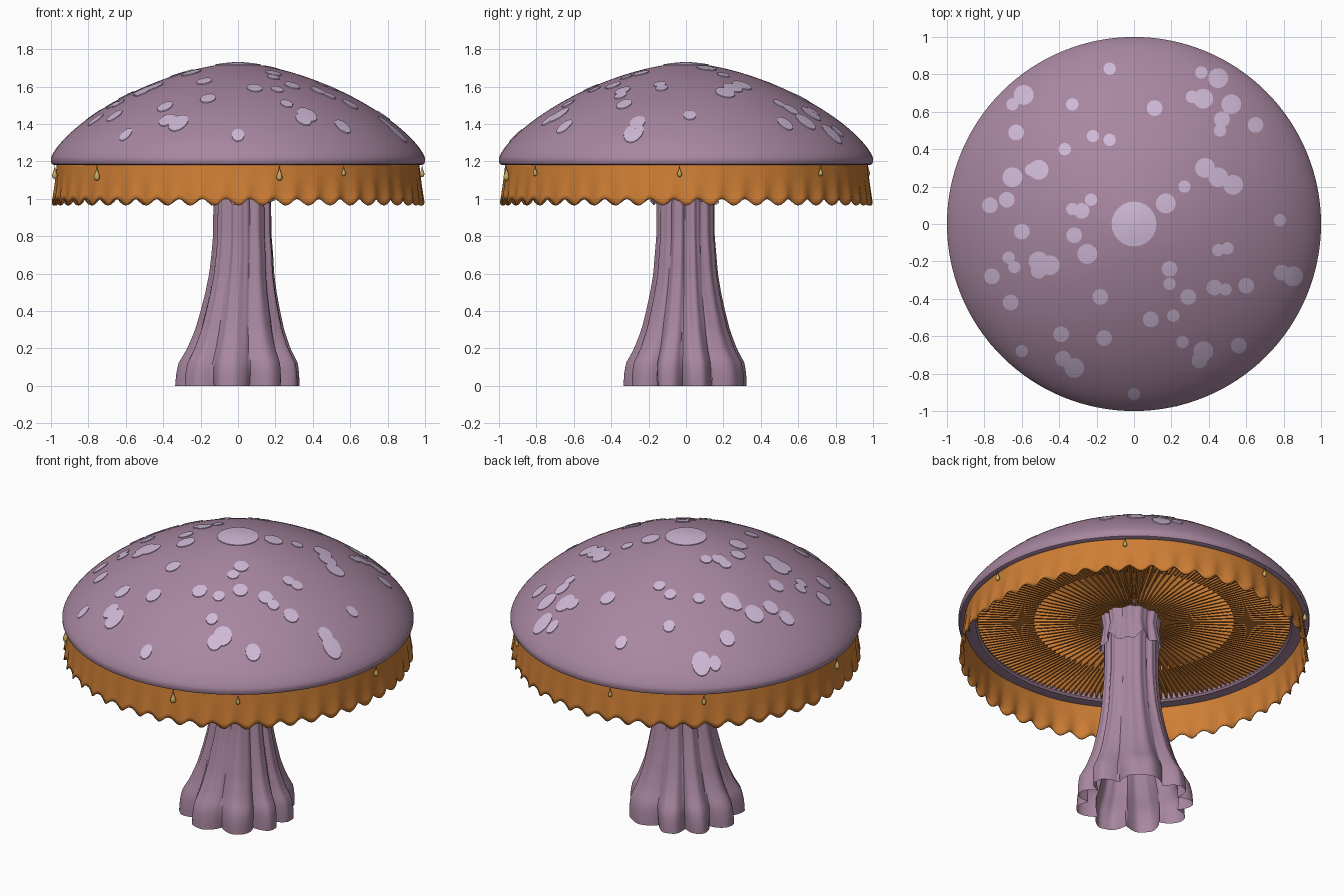
import bpy, bmesh, math
from math import sin, cos, pi, tau

if "Cube" in bpy.data.objects:
    bpy.data.objects.remove(bpy.data.objects["Cube"])


def material(name, rgb):
    m = bpy.data.materials.new(name)
    m.use_nodes = True
    m.diffuse_color = (*rgb, 1)
    m.node_tree.nodes["Principled BSDF"].inputs["Base Color"].default_value = (*rgb, 1)
    return m


MAUVE = material("mauve flesh", (.39, .24, .35))
LILAC = material("pale lilac", (.62, .48, .67))
ORANGE = material("burnt orange", (.62, .21, .035))
AMBER = material("amber drop", (.58, .41, .12))
made = []


def finish(name, bm, mat, solid=0):
    bmesh.ops.remove_doubles(bm, verts=bm.verts, dist=1e-5)
    bmesh.ops.recalc_face_normals(bm, faces=bm.faces)
    mesh = bpy.data.meshes.new(name)
    bm.to_mesh(mesh)
    bm.free()
    mesh.materials.append(mat)
    ob = bpy.data.objects.new(name, mesh)
    bpy.context.collection.objects.link(ob)
    if solid:
        mod = ob.modifiers.new("thickness", "SOLIDIFY")
        mod.thickness = solid
        mod.offset = -1
    made.append(ob)
    return ob


def loft(bm, rows, sides, point):
    """Skin rings of vertices; point(row, angle) gives each position."""
    rings = [[bm.verts.new(point(row, tau * i / sides)) for i in range(sides)]
             for row in rows]
    for a, b in zip(rings, rings[1:]):
        for i in range(sides):
            j = (i + 1) % sides
            bm.faces.new((a[i], a[j], b[j], b[i]))


def revolve(bm, profile, sides, cx=0, cy=0):
    loft(bm, profile, sides,
         lambda p, t: (cx + p[0] * cos(t), cy + p[0] * sin(t), p[1]))


def blend(z, table):
    """Smoothly interpolate a table of (height, value)."""
    for (z0, a), (z1, b) in zip(table, table[1:]):
        if z <= z1:
            f = (z - z0) / (z1 - z0)
            return a + (b - a) * f
    return table[-1][1]


# Cap: domed profile, rolled rim, flat lip underneath
def cap_z(r):
    return 1.215 + .512 * max(0, 1 - min(r, 1) ** 1.6) ** .72


dome = [(sin(pi / 2 * i / 40), cap_z(sin(pi / 2 * i / 40))) for i in range(41)]
bm = bmesh.new()
revolve(bm, dome + [(1, 1.198), (.995, 1.186), (.98, 1.18), (.9, 1.18),
                    (.89, 1.19), (.89, 1.235)], 128)
finish("cap", bm, MAUVE)

# Spots: thin discs draped over the dome, centres in hundredths, grouped by size
SPOTS = {
    .12: [(0, 0)],
    .053: [(17, 11), (38, 30), (45, 25), (53, 21), (37, 67), (45, 78), (52, 64),
           (-59, 69), (-65, 25), (-51, 29), (-25, -16), (-51, -20), (-45, -22),
           (-32, -77), (37, -68), (85, -28)],
    .042: [(-63, 49), (-77, 10), (-28, 7), (-32, -6), (-60, -4), (-76, -28),
           (-51, -25), (-66, -42), (-18, -39), (-39, -59), (-16, -61), (-38, -72),
           (9, -51), (35, -73), (56, -65), (29, -39), (19, -24), (43, -34),
           (60, -33), (79, -26), (11, 62), (47, 56), (65, 53), (-68, 13)],
    .033: [(-13, 83), (-65, 64), (-33, 64), (-37, 40), (-22, 47), (-13, 45),
           (-55, 29), (-23, 13), (-33, 8), (-67, -18), (-64, -23), (0, -91),
           (-60, -68), (21, -49), (26, -63), (19, -32), (49, -35), (45, -14),
           (50, -13), (78, 2), (27, 20), (31, 68), (36, 81), (46, 50)],
}
bm = bmesh.new()
for size, centres in SPOTS.items():
    for cx, cy in centres:
        def drape(row, t, cx=cx / 100, cy=cy / 100, size=size):
            x, y = cx + size * row[0] * cos(t), cy + size * row[0] * sin(t)
            return x, y, cap_z(math.hypot(x, y)) + row[1]
        loft(bm, [(0, .005), (.35, .005), (.7, .005), (1, .005), (1, -.004)], 24, drape)
finish("cap_spots", bm, LILAC)

# Veil: hanging skirt with rippled, scalloped hem
SCALLOPS = 48


def veil_point(f, t):
    r = .968 + .02 * f + .009 * f ** 2 * sin(SCALLOPS * t) + .002 * sin(13 * t)
    z = 1.2 - f * (.217 + .018 * cos(SCALLOPS * t))
    return r * cos(t), r * sin(t), z


bm = bmesh.new()
loft(bm, [i / 8 for i in range(9)], SCALLOPS * 8, veil_point)
finish("veil", bm, ORANGE, .008)

# Gill bed and radial gills, short ones between the long ones
bm = bmesh.new()
revolve(bm, [(0, 1.235), (.895, 1.235)], 96)
finish("gill_bed", bm, ORANGE)

bm = bmesh.new()
GILLS = 180
for i in range(GILLS):
    t = tau * i / GILLS
    inner = .57 if i % 2 else .14
    half = .005
    ring = []
    for r, z in ((inner, 1.236), (.895, 1.236), (.895, 1.195), (inner, 1.195)):
        ring.append([bm.verts.new((r * cos(t) - s * sin(t), r * sin(t) + s * cos(t), z))
                     for s in (-half, half)])
    for k in range(4):
        a, b = ring[k], ring[(k + 1) % 4]
        bm.faces.new((a[0], b[0], b[1], a[1]))
    for s in (0, 1):
        bm.faces.new([v[s] for v in ring])
finish("gills", bm, ORANGE)

# Stem: flared, fluted column leaning slightly to one side
GIRTH = [(0, .335), (.06, .332), (.12, .322), (.2, .277), (.3, .238), (.4, .212),
         (.5, .19), (.6, .173), (.8, .156), (1, .154), (1.12, .16), (1.24, .18)]


def flute(t, z):
    wave = t * 4.5 + .5 * sin(2 * t + 1) + .25 * sin(3 * t) + .1 * sin(5 * z)
    fine = .02 * sin(23 * t + 2 * sin(3 * t))
    depth = .12 + .12 * max(0, 1 - z / .35)
    return 1 - depth * (1 - abs(sin(wave))) ** 1.3 + fine * min(1, z + .3)


def stem_point(z, t, extra=0):
    r = blend(z, GIRTH) * flute(t, z) + extra
    return r * cos(t) + .025 * min(1, z / .7), r * sin(t), z


bm = bmesh.new()
loft(bm, [1.24 * i / 40 for i in range(41)], 180, stem_point)
finish("stem", bm, MAUVE)


# Collar: ragged flap near the top of the stem
def collar_point(f, t):
    hem = 1.0 + .022 * sin(5 * t + 1) + .014 * sin(11 * t)
    x, y, _ = stem_point(1.12, t, .002 + .02 * f + .008 * f * sin(7 * t))
    return x, y, 1.12 + (hem - 1.12) * f


bm = bmesh.new()
loft(bm, [0, .25, .5, .75, 1], 180, collar_point)
finish("collar", bm, MAUVE)

# Drops beading on the veil: angle in degrees and length
DROP = [(0, 1), (.12, .85), (.3, .65), (.7, .42), (1, .24), (.8, .08), (.45, .02), (0, 0)]
bm = bmesh.new()
for angle, length in ((-140, .085), (-77, .085), (-55, .06), (-2, .065),
                      (47, .06), (99, .06), (131, .065), (186, .075)):
    t = math.radians(angle)
    revolve(bm, [(r * length * .2, 1.182 - length + h * length) for r, h in DROP], 12,
            .985 * cos(t), .985 * sin(t))
finish("drops", bm, AMBER)

# Smooth shading with crisp edges
bpy.ops.object.select_all(action="DESELECT")
for ob in made:
    ob.select_set(True)
bpy.context.view_layer.objects.active = made[0]
bpy.ops.object.shade_smooth_by_angle(angle=math.radians(40))
